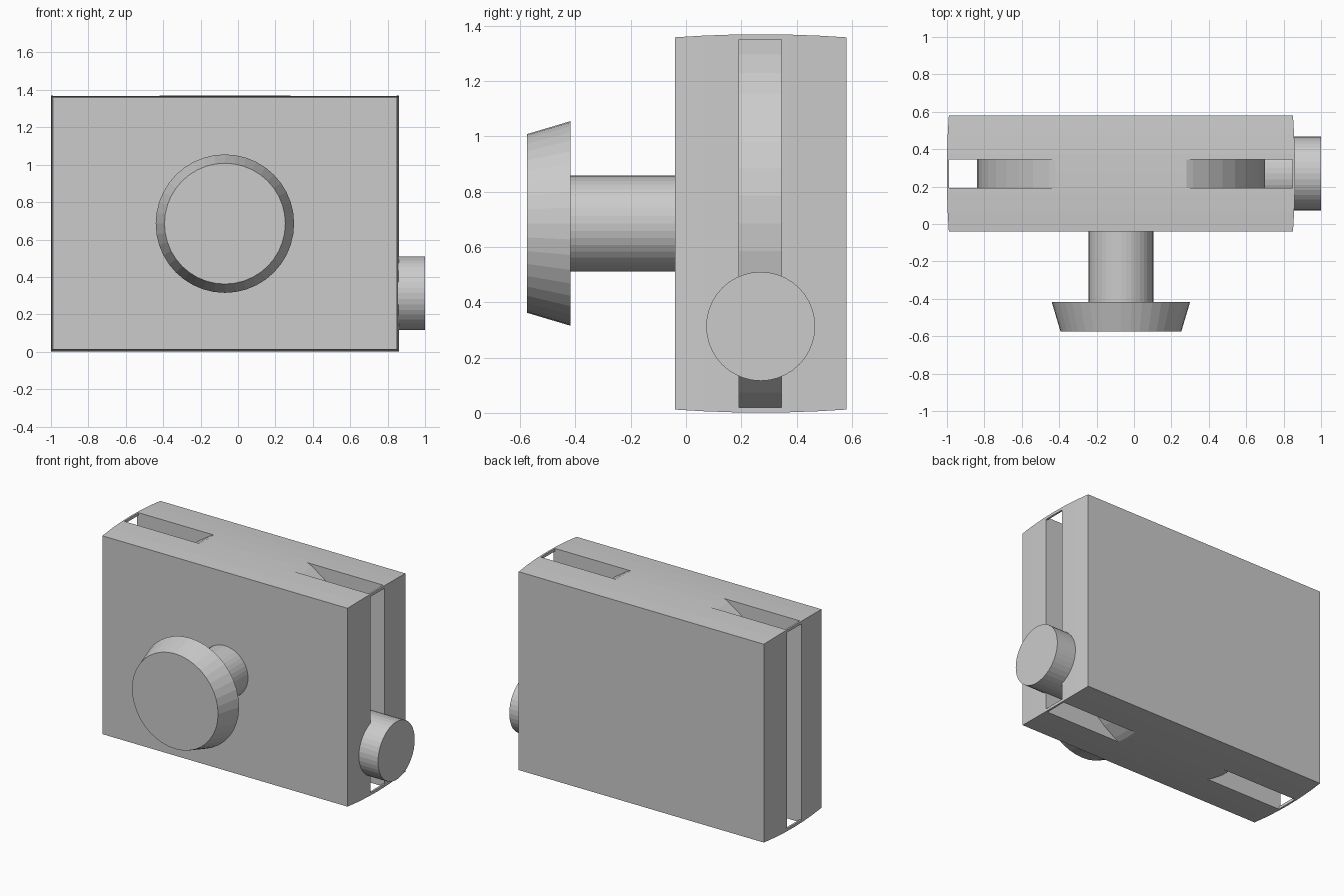
import bpy, math

if "Cube" in bpy.data.objects:
    bpy.data.objects.remove(bpy.data.objects["Cube"])

CX, CZ = -0.07, 0.685          # axis of the knob and inner disc
Y0, Y1 = -0.04, 0.58           # body front and back
YM = (Y0 + Y1) / 2


def loft(name, rings):
    """Closed solid through a list of equal-length rings."""
    n = len(rings[0])
    verts = [p for r in rings for p in r]
    faces = [tuple(range(n)),
             tuple(reversed(range(len(verts) - n, len(verts))))]
    for k in range(len(rings) - 1):
        a, b = k * n, (k + 1) * n
        for i in range(n):
            j = (i + 1) % n
            faces.append((a + j, a + i, b + i, b + j))
    me = bpy.data.meshes.new(name)
    me.from_pydata(verts, [], faces)
    ob = bpy.data.objects.new(name, me)
    bpy.context.collection.objects.link(ob)
    # consistent outward normals
    import bmesh
    bm = bmesh.new()
    bm.from_mesh(me)
    bmesh.ops.recalc_face_normals(bm, faces=bm.faces)
    bm.to_mesh(me)
    bm.free()
    return ob


def round_y(name, stations, seg=40):
    """Turned part along y from (y, radius) stations."""
    return loft(name, [[(CX + r * math.cos(2 * math.pi * i / seg), y,
                         CZ + r * math.sin(2 * math.pi * i / seg))
                        for i in range(seg)] for y, r in stations])


def subtract(ob, cutter):
    m = ob.modifiers.new("cut", 'BOOLEAN')
    m.operation = 'DIFFERENCE'
    m.solver = 'EXACT'
    m.object = cutter
    bpy.context.view_layer.objects.active = ob
    bpy.ops.object.modifier_apply(modifier=m.name)
    bpy.data.objects.remove(cutter)


# Body: box with slightly crowned edge faces
rings = []
for k in range(7):
    t = k / 3 - 1
    d = 0.011 * (1 - t * t)
    w, h = 0.92 + d, 0.673 + d
    y = YM + t * (Y1 - Y0) / 2
    rings.append([(CX + sx * w, y, CZ + sz * h)
                  for sx, sz in ((-1, -1), (1, -1), (1, 1), (-1, 1))])
body = loft("body", rings)

# Perimeter groove: cross-shaped cutter, leaving thin bridges at the corners
a, b, A, B = 0.918, 0.665, 1.1, 0.9
cross = [(-a, -B), (a, -B), (a, -b), (A, -b), (A, b), (a, b),
         (a, B), (-a, B), (-a, b), (-A, b), (-A, -b), (-a, -b)]
groove = loft("groove_cutter", [[(CX + x, y, CZ + z) for x, z in cross]
                                for y in (0.192, 0.345)])
# Inner disc stays solid inside the groove
subtract(groove, round_y("inner_disc", [(0.1, 0.77), (0.45, 0.77)], 48))
subtract(body, groove)

# Knob on the front: stem and flared head
round_y("knob_stem", [(-0.43, 0.173), (0.0, 0.173)])
round_y("knob_head", [(-0.575, 0.323), (-0.417, 0.37)])

# Round button on the right side
bpy.ops.mesh.primitive_cylinder_add(vertices=40, radius=0.197, depth=0.36,
                                    location=(0.82, 0.27, 0.313),
                                    rotation=(0, math.pi / 2, 0))
bpy.context.object.name = "side_button"
